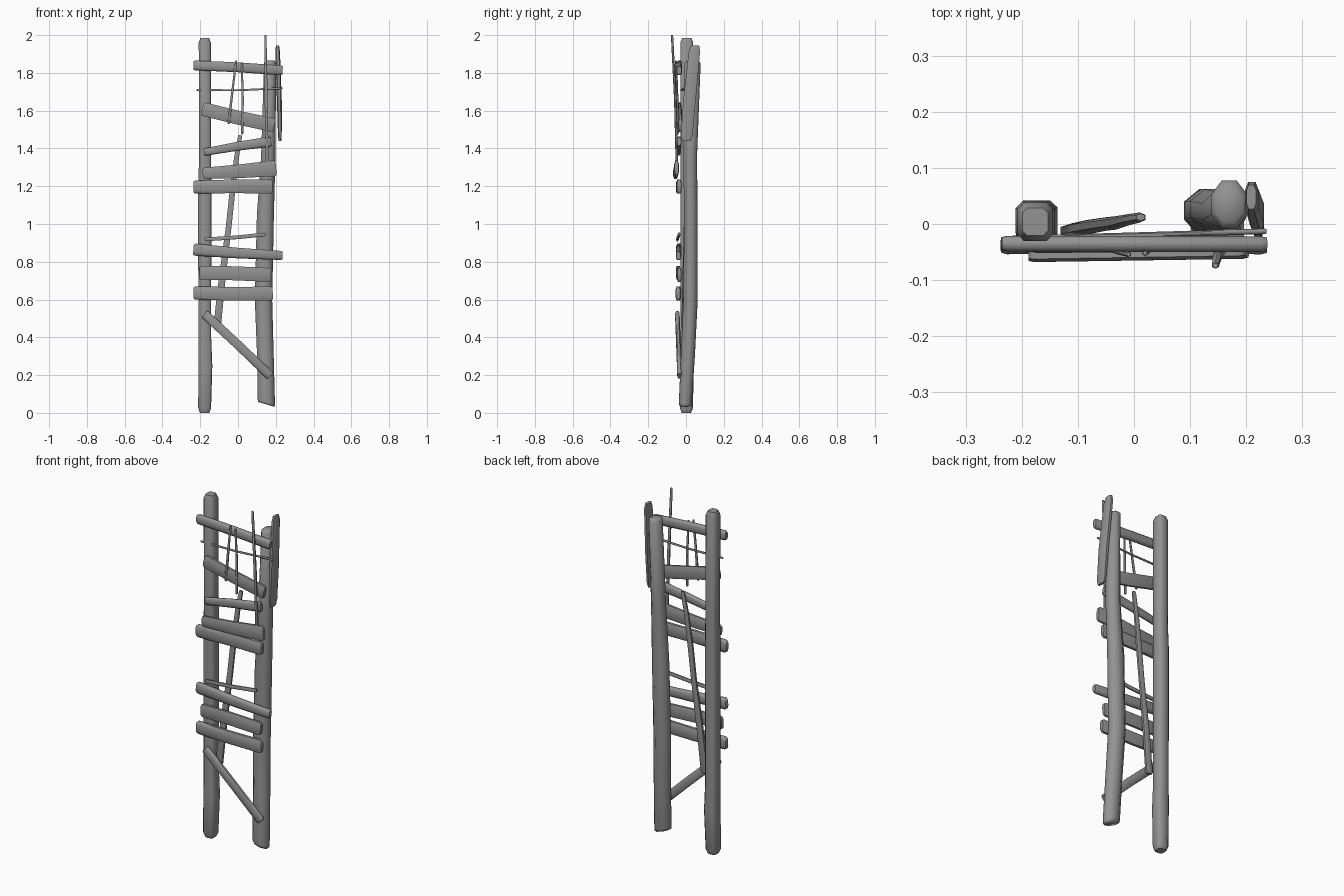
import bpy, bmesh, math
from mathutils import Vector

# weathered dark grey wood
wood = bpy.data.materials.new("weathered_wood")
wood.diffuse_color = (.29, .29, .29, 1)


def loft(name, pts, sides=8, cap=0.012, power=1.0, end=.72):
    """Skin a timber along (x, y, z, half_width_in_xz, half_depth_in_y) stations."""
    P = [Vector(p[:3]) for p in pts]
    rings = []
    for i, p in enumerate(pts):
        t = P[min(i + 1, len(P) - 1)] - P[max(i - 1, 0)]
        n = Vector((t.z, 0, -t.x)).normalized()
        d = t.normalized()
        # worn, chamfered ends
        if i == 0:
            rings.append((P[i], n, p[3] * end, p[4] * end))
            rings.append((P[i] + d * cap, n, p[3], p[4]))
        elif i == len(pts) - 1:
            rings.append((P[i] - d * cap, n, p[3], p[4]))
            rings.append((P[i], n, p[3] * end, p[4] * end))
        else:
            rings.append((P[i], n, p[3], p[4]))
    # cross-section normalised to unit extents
    sec = []
    for k in range(sides):
        a = 2 * math.pi * (k + .5) / sides
        c, s = math.cos(a), math.sin(a)
        sec.append((math.copysign(abs(c) ** power, c), math.copysign(abs(s) ** power, s)))
    mu = max(abs(u) for u, v in sec)
    mv = max(abs(v) for u, v in sec)
    bm = bmesh.new()
    loops = [[bm.verts.new(c + n * (u / mu * a) + Vector((0, v / mv * b, 0)))
              for u, v in sec] for c, n, a, b in rings]
    for A, B in zip(loops, loops[1:]):
        for k in range(sides):
            j = (k + 1) % sides
            bm.faces.new((A[k], A[j], B[j], B[k]))
    bm.faces.new(loops[0])
    bm.faces.new(loops[-1])
    bmesh.ops.recalc_face_normals(bm, faces=bm.faces)
    me = bpy.data.meshes.new(name)
    bm.to_mesh(me)
    bm.free()
    me.materials.append(wood)
    ob = bpy.data.objects.new(name, me)
    bpy.context.collection.objects.link(ob)
    bpy.ops.object.select_all(action='DESELECT')
    ob.select_set(True)
    bpy.context.view_layer.objects.active = ob
    bpy.ops.object.shade_smooth_by_angle(angle=math.radians(62))
    return ob


# upright posts
loft("left_post", [(-.177, .002, 0, .034, .034), (-.173, .006, .25, .037, .036),
                   (-.176, .006, .4, .034, .034), (-.176, .006, 1.2, .035, .035),
                   (-.174, .004, 1.35, .032, .034), (-.176, .004, 1.985, .032, .034)],
     8, .025, .5)
right_post = loft("right_post", [(.150, -.004, .045, .046, .034), (.145, .010, .3, .044, .037),
                    (.135, .024, .6, .046, .038), (.145, .026, 1.05, .045, .036),
                    (.160, .022, 1.35, .038, .036), (.170, .035, 1.865, .032, .043)],
     8, .012)
# slanted saw cut at the foot
for v in right_post.data.vertices:
    if v.co.z < .07:
        if v.index < 8:
            v.co.x = .15 + (v.co.x - .15) / .76
            v.co.y = -.004 + (v.co.y + .004) / .76
        v.co.z = (.045 if v.index < 8 else .06) - (v.co.x - .15) * .3

# short slab nailed to the outside of the right post
loft("side_slab", [(.222, .002, 1.44, .010, .031), (.219, .018, 1.65, .013, .033),
                   (.209, .048, 1.945, .012, .030)], 8, .03, .7)

# cross boards: x0, z0, half height 0, x1, z1, half height 1, y0, y1, half depth
boards = [
    (-.236, 1.84, .026, .236, 1.813, .026, -.035, -.036, .014),
    (-.190, 1.61, .036, .192, 1.522, .037, -.036, -.030, .012),
    (-.180, 1.38, .020, .175, 1.437, .027, -.040, -.036, .012),
    (-.187, 1.268, .030, .202, 1.296, .042, -.056, -.050, .012),
    (-.236, 1.195, .035, .182, 1.198, .037, -.040, -.037, .014),
    (-.236, .865, .032, .236, .833, .024, -.038, -.040, .014),
    (-.205, .742, .037, .175, .730, .037, -.042, -.036, .012),
    (-.236, .635, .035, .184, .632, .037, -.038, -.042, .014),
    (-.178, .525, .024, .172, .195, .024, -.046, -.034, .012),
]
for i, (x0, z0, h0, x1, z1, h1, y0, y1, d) in enumerate(boards):
    name = "diagonal_brace" if i == 8 else "cross_board_%d" % (i + 1)
    mid = ((x0 + x1) / 2, (y0 + y1) / 2, (z0 + z1) / 2 + .003 * (-1) ** i, (h0 + h1) / 2, d)
    loft(name, [(x0, y0, z0, h0, d), mid, (x1, y1, z1, h1, d)], 8, .010, .7, .82)

# long bent stick behind the boards
loft("long_stick", [(-.112, -.012, .44, .020, .013), (-.085, -.006, .70, .018, .013),
                    (-.050, .000, .98, .015, .012), (-.032, .002, 1.15, .015, .012),
                    (-.008, .008, 1.35, .013, .010), (.012, .012, 1.47, .011, .009)], 6)

# thin rods and twigs
loft("thin_rail", [(-.220, -.026, 1.709, .005, .005), (0, -.020, 1.708, .005, .005),
                   (.236, -.013, 1.719, .005, .005)], 6, .004)
loft("low_twig", [(-.176, -.045, .918, .010, .008), (0, -.042, .93, .010, .008),
                  (.145, -.036, .945, .010, .008)], 6, .006)
loft("tall_rod", [(.155, -.048, 1.32, .008, .007), (.149, -.056, 1.65, .008, .007),
                  (.145, -.074, 2.0, .006, .006)], 6, .006)
loft("hanging_twig_left", [(-.050, -.040, 1.53, .007, .007), (-.030, -.048, 1.70, .006, .006),
                           (-.010, -.054, 1.865, .005, .005)], 6, .005)
loft("hanging_twig_right", [(.022, -.044, 1.475, .006, .006), (.025, -.046, 1.66, .006, .006),
                            (.020, -.052, 1.855, .005, .005)], 6, .005)
